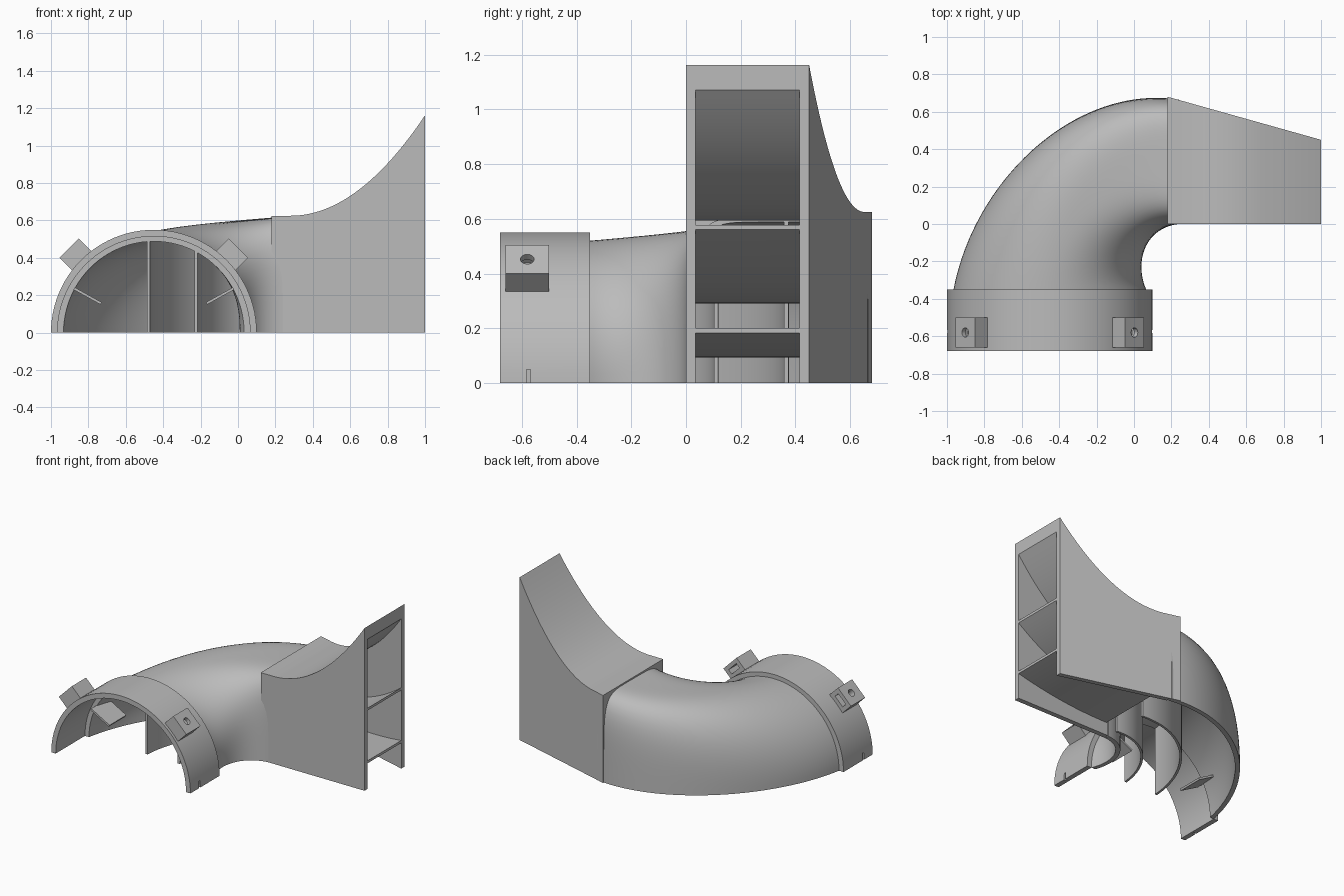
import bpy
from math import sin, cos, pi, radians
from mathutils import Vector

if "Cube" in bpy.data.objects:
    bpy.data.objects.remove(bpy.data.objects["Cube"], do_unlink=True)

grey = bpy.data.materials.new("plain_grey")
grey.use_nodes = True
grey.diffuse_color = (0.5, 0.5, 0.5, 1)
grey.node_tree.nodes["Principled BSDF"].inputs["Base Color"].default_value = grey.diffuse_color

STEPS = 48
AXIS_X = -0.45
WALL = 0.035


def arch(p, q, height, power=None, inset=0.0, top_inset=None):
    """Open arch from ground point p to q; no power gives square corners."""
    p, q = Vector((*p, 0)), Vector((*q, 0))
    mid, side = (p + q) / 2, (p - q) / 2
    side *= 1 - inset / side.length
    height -= inset if top_inset is None else top_inset
    pts = []
    for i in range(STEPS + 1):
        c, s = cos(pi * i / STEPS), max(0, sin(pi * i / STEPS))
        if power:
            k = (abs(c) ** power + s ** power) ** (1 / power)
        else:
            k = max(abs(c), s)
        pts.append(mid + side * (c / k) + Vector((0, 0, height * s / k)))
    return pts


def loft(name, rings):
    """Solid through matching rings, with ends closed by strips of quads."""
    n = len(rings[0])
    verts = [v for ring in rings for v in ring]
    faces = []
    for r in range(len(rings) - 1):
        for i in range(n):
            j = (i + 1) % n
            faces.append((r * n + i, r * n + j, (r + 1) * n + j, (r + 1) * n + i))
    for base, flip in ((0, True), ((len(rings) - 1) * n, False)):
        for i in range(n // 2 - 1):
            f = [base + k for k in (i, i + 1, n - 2 - i, n - 1 - i)]
            faces.append(f[::-1] if flip else f)
    mesh = bpy.data.meshes.new(name)
    mesh.from_pydata(verts, [], faces)
    obj = bpy.data.objects.new(name, mesh)
    bpy.context.collection.objects.link(obj)
    bpy.context.view_layer.objects.active = obj
    bpy.ops.object.select_all(action="DESELECT")
    obj.select_set(True)
    bpy.ops.object.mode_set(mode="EDIT")
    bpy.ops.mesh.select_all(action="SELECT")
    bpy.ops.mesh.normals_make_consistent(inside=False)
    bpy.ops.object.mode_set(mode="OBJECT")
    mesh.materials.append(grey)
    bpy.ops.object.shade_smooth_by_angle(angle=radians(30))
    return obj


def block(name, loc, size, tilt=0.0):
    bpy.ops.mesh.primitive_cube_add(size=1, location=loc, rotation=(0, tilt, 0))
    obj = bpy.context.object
    obj.name = name
    obj.scale = size
    obj.data.materials.append(grey)
    return obj


def cut(obj, cutter):
    mod = obj.modifiers.new("cut", "BOOLEAN")
    mod.operation, mod.solver, mod.object = "DIFFERENCE", "EXACT", cutter
    cutter.hide_render = True
    bpy.context.view_layer.objects.active = obj
    bpy.ops.object.modifier_apply(modifier=mod.name)
    bpy.data.objects.remove(cutter, do_unlink=True)


def bezier(pts, t):
    a, b, c, d = (Vector(p) for p in pts)
    s = 1 - t
    return a * s**3 + b * (3 * s * s * t) + c * (3 * s * t * t) + d * t**3


# Curved bend, round at the inlet and nearly square at the outlet
OUTER = ((-0.965, -0.35), (-0.85, 0.25), (-0.3, 0.75), (0.24, 0.665))
INNER = ((0.065, -0.35), (0.0, -0.2), (0.06, -0.02), (0.24, 0.0))


def bend_section(t):
    return bezier(OUTER, t), bezier(INNER, t), 0.52 + 0.1 * t, 2 + 4 * t * t


rings = []
for k in range(41):
    sec = bend_section(k / 40)
    rings.append(arch(*sec) + arch(*sec, inset=0.032)[::-1])
loft("bend_shell", rings)

# Two upright guide vanes following the bend
for name, f0, f1 in (("outer_vane", 0.473, 0.45), ("inner_vane", 0.72, 0.835)):
    rings = []
    for k in range(33):
        t = k / 32
        p, q, h, n = bend_section(t)
        f = f0 + (f1 - f0) * t
        top = (h - 0.015) * (1 - abs(2 * f - 1) ** n) ** (1 / n)
        mid, half = p.lerp(q, f), (q - p).normalized() * 0.008
        a, b = mid - half, mid + half
        rings.append([Vector((*a, 0)), Vector((*a, top)), Vector((*b, top)), Vector((*b, 0))])
    loft(name, rings)


# Flared outlet box with an upswept roof
def back_y(x):
    return 0.68 - 0.23 * (x - 0.18) / 0.82


def rise(x):
    return max(0, (x - 0.28) / 0.72) ** 2


rings = []
for k in range(33):
    x = 0.25 + 0.75 * k / 32
    h, roof = 0.625 + 0.537 * rise(x), 0.032 + 0.06 * rise(x)
    p, q = (x, back_y(x)), (x, 0)
    rings.append(arch(p, q, h) + arch(p, q, h, inset=WALL, top_inset=roof)[::-1])
loft("outlet_box", rings)

# Frame joining the bend to the box
hole = arch(*bend_section(1), inset=0.016)
rings = []
for x in (0.18, 0.25):
    inside = [Vector((x, v.y, v.z)) for v in hole]
    rings.append(arch((x, back_y(x)), (x, 0), 0.625) + inside[::-1])
loft("joining_frame", rings)

# Curved shelves inside the outlet
for name, low, lift in (("upper_shelf", 0.29, 0.27), ("lower_shelf", 0.093, 0.09)):
    rings = []
    for k in range(25):
        x = 0.26 + 0.74 * k / 24
        z, y = low + lift * rise(x), back_y(x) - 0.02
        rings.append([Vector((x, 0.02, z)), Vector((x, y, z)),
                      Vector((x, y, z + 0.018)), Vector((x, 0.02, z + 0.018))])
    loft(name, rings)

# Half-round inlet collar with a small notch at each foot
rings = []
for y in (-0.68, -0.35):
    p, q = (AXIS_X - 0.55, y), (AXIS_X + 0.55, y)
    rings.append(arch(p, q, 0.55, 2) + arch(p, q, 0.55, 2, inset=WALL)[::-1])
collar = loft("inlet_collar", rings)
for side in (-1, 1):
    cut(collar, block("notch_cutter", (AXIS_X + side * 0.55, -0.575, 0.0), (0.04, 0.014, 0.1)))

# Clamp lugs with screw hole and nut slot, plus inner fins
for side, label in ((-1, "right"), (1, "left")):
    def radial(r, angle, y):
        return (AXIS_X + side * r * sin(angle), y, r * cos(angle))

    tilt = radians(45)
    lug = block(label + "_clamp_lug", radial(0.585, tilt, -0.58), (0.146, 0.16, 0.11), side * tilt)
    bpy.ops.mesh.primitive_cylinder_add(vertices=24, radius=0.025, depth=0.14,
                                        location=radial(0.63, tilt, -0.58),
                                        rotation=(0, side * tilt, 0))
    cut(lug, bpy.context.object)
    cut(lug, block("slot_cutter", radial(0.595, tilt, -0.53), (0.085, 0.14, 0.035), side * tilt))

    tilt = radians(61)
    block(label + "_fin", radial(0.405, tilt, -0.315), (0.014, 0.19, 0.165), side * tilt)
